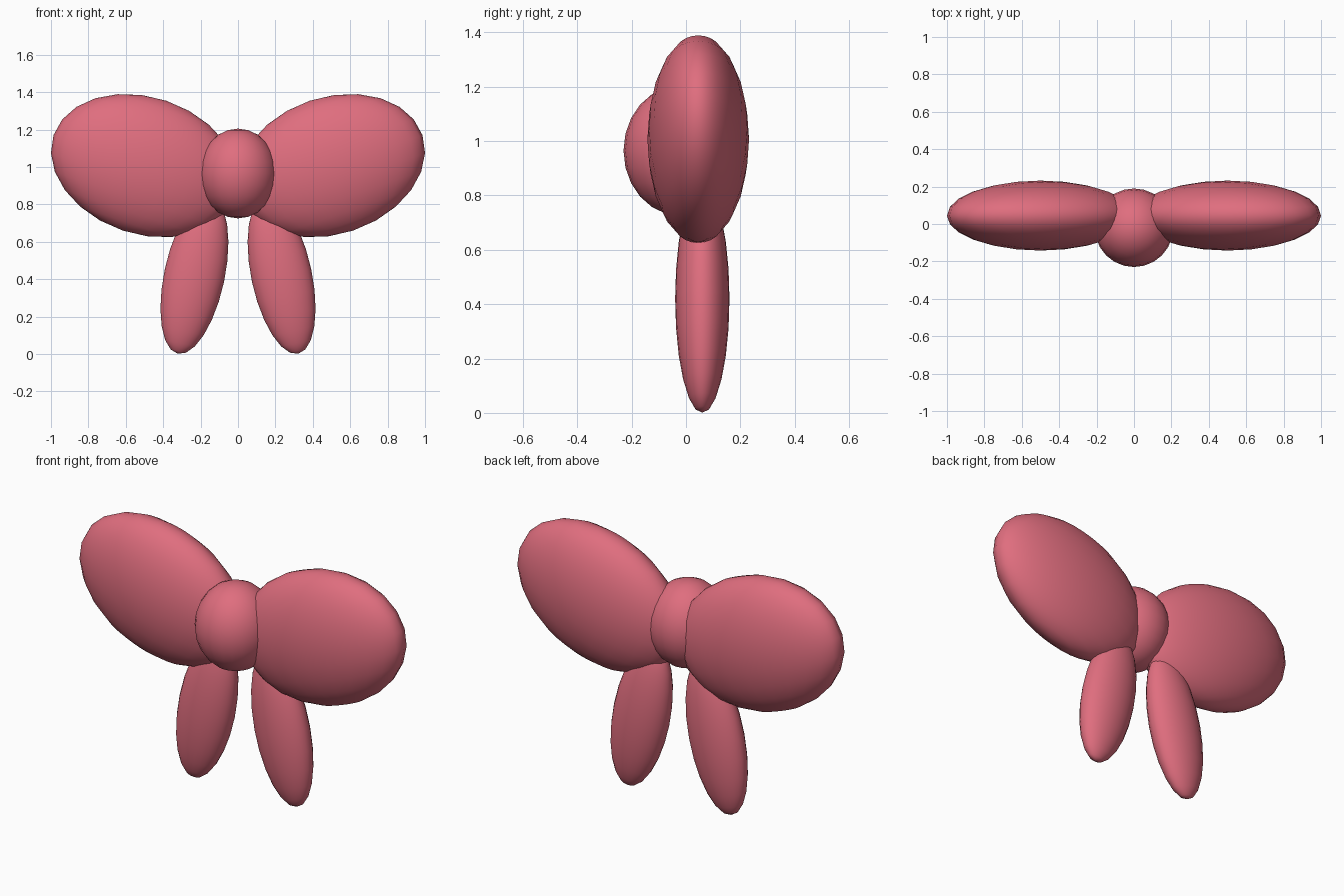
import bpy
import math

cube = bpy.data.objects.get("Cube")
if cube:
    bpy.data.objects.remove(cube, do_unlink=True)

# One flat colour for the whole bow
pink = bpy.data.materials.new("rose_pink")
pink.use_nodes = True
colour = (0.74, 0.155, 0.21, 1)
pink.diffuse_color = colour
pink.node_tree.nodes["Principled BSDF"].inputs["Base Color"].default_value = colour


def ellipsoid(name, centre, radii, tilt=0):
    """Stretched sphere, tilted in degrees within the front plane."""
    bpy.ops.mesh.primitive_uv_sphere_add(
        segments=24, ring_count=12, radius=1, location=centre,
        rotation=(0, math.radians(tilt), 0))
    ob = bpy.context.object
    ob.name = name
    ob.scale = radii
    ob.data.materials.append(pink)
    bpy.ops.object.shade_smooth()
    return ob


# Central knot
ellipsoid("knot", (0, -0.02, 0.965), (0.21, 0.21, 0.24))

# Mirrored loops and hanging tails
for side, s in (("left", 1), ("right", -1)):
    ellipsoid(side + "_loop", (s * 0.5, 0.045, 1.007), (0.513, 0.187, 0.366), -18.5 * s)
    ellipsoid(side + "_tail", (s * 0.233, 0.06, 0.42), (0.162, 0.1, 0.428), -12 * s)
